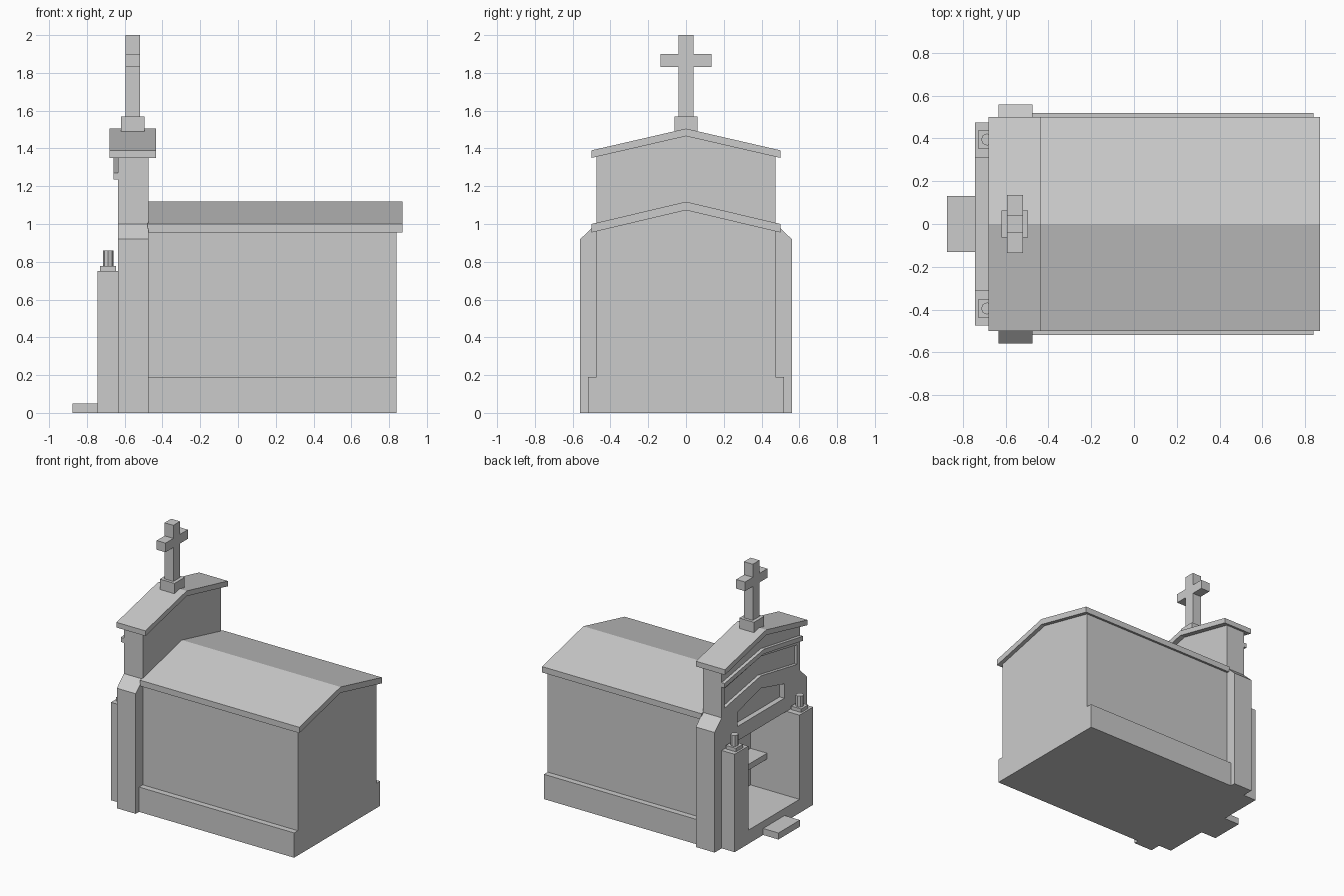
import bpy, bmesh

if "Cube" in bpy.data.objects:
    bpy.data.objects.remove(bpy.data.objects["Cube"])


def prism(name, x0, x1, outline):
    """Extrude a closed (y, z) outline along x."""
    bm = bmesh.new()
    front = bm.faces.new([bm.verts.new((x0, y, z)) for y, z in outline])
    ext = bmesh.ops.extrude_face_region(bm, geom=[front])
    moved = [v for v in ext["geom"] if isinstance(v, bmesh.types.BMVert)]
    bmesh.ops.translate(bm, verts=moved, vec=(x1 - x0, 0, 0))
    bmesh.ops.recalc_face_normals(bm, faces=bm.faces)
    me = bpy.data.meshes.new(name)
    bm.to_mesh(me)
    bm.free()
    ob = bpy.data.objects.new(name, me)
    bpy.context.collection.objects.link(ob)
    return ob


def sym(half):
    """Mirror a half outline (positive y) across y = 0."""
    return half + [(-y, z) for y, z in reversed(half) if y > 0]


def box(name, x0, x1, y0, y1, z0, z1):
    return prism(name, x0, x1, [(y0, z0), (y1, z0), (y1, z1), (y0, z1)])


def gable_band(y, low, high, rise):
    """Chevron outline: parallel sloping lower and upper edges."""
    return [(-y, low), (0, low + rise), (y, low), (y, high), (0, high + rise), (-y, high)]


def carve(target, cutter):
    mod = target.modifiers.new("carve_" + cutter.name, 'BOOLEAN')
    mod.operation = 'DIFFERENCE'
    mod.solver = 'EXACT'
    mod.object = cutter
    cutter.hide_render = True
    cutter.hide_set(True)
    cutter.display_type = 'WIRE'


# Chamber with plinth, and its roof
chamber = prism("chamber", -0.48, 0.84, sym(
    [(0.52, 0), (0.52, 0.19), (0.475, 0.19), (0.475, 0.965), (0, 1.075)]))
prism("chamber_roof", -0.48, 0.87, gable_band(0.5, 0.955, 1.0, 0.118))

# Tall facade with sloped shoulders, and its roof
facade = prism("facade", -0.635, -0.475, sym(
    [(0.56, 0), (0.56, 0.92), (0.475, 1.0), (0.475, 1.36), (0, 1.475)]))
prism("facade_roof", -0.68, -0.435, gable_band(0.5, 1.35, 1.39, 0.115))
prism("facade_moulding", -0.66, -0.63, gable_band(0.475, 1.235, 1.27, 0.08))

# Entrance recess and facade panels
recess = box("entrance_cutter", -0.8, -0.33, -0.31, 0.31, 0.105, 0.75)
carve(facade, recess)
carve(chamber, recess)
carve(facade, prism("gable_window_cutter", -0.7, -0.595, sym(
    [(0.285, 0.86), (0.285, 0.97), (0, 1.045)])))
carve(facade, prism("upper_panel_cutter", -0.7, -0.61,
                    gable_band(0.44, 1.06, 1.21, 0.08)))

# Altar shelf inside the recess
box("altar_shelf", -0.47, -0.325, -0.315, 0.315, 0.34, 0.385)

# Entrance posts joined by a sill, and the step
prism("entrance_posts", -0.745, -0.635, [
    (-0.475, 0), (0.475, 0), (0.475, 0.75), (0.31, 0.75),
    (0.31, 0.105), (-0.31, 0.105), (-0.31, 0.75), (-0.475, 0.75)])
box("step", -0.875, -0.745, -0.13, 0.13, 0, 0.05)

# Lanterns on the posts
for side, s in (("left", 1), ("right", -1)):
    y = 0.395 * s
    box(side + "_lantern_base", -0.73, -0.645, y - 0.042, y + 0.042, 0.75, 0.777)
    bpy.ops.mesh.primitive_cylinder_add(vertices=8, radius=0.028, depth=0.085,
                                        location=(-0.6875, y, 0.8175))
    bpy.context.object.name = side + "_lantern"

# Cross on its pedestal
box("cross_pedestal", -0.62, -0.495, -0.062, 0.062, 1.45, 1.57)
prism("cross", -0.595, -0.52, sym(
    [(0.04, 1.57), (0.04, 1.83), (0.135, 1.83), (0.135, 1.9), (0.04, 1.9), (0.04, 2.0)]))
